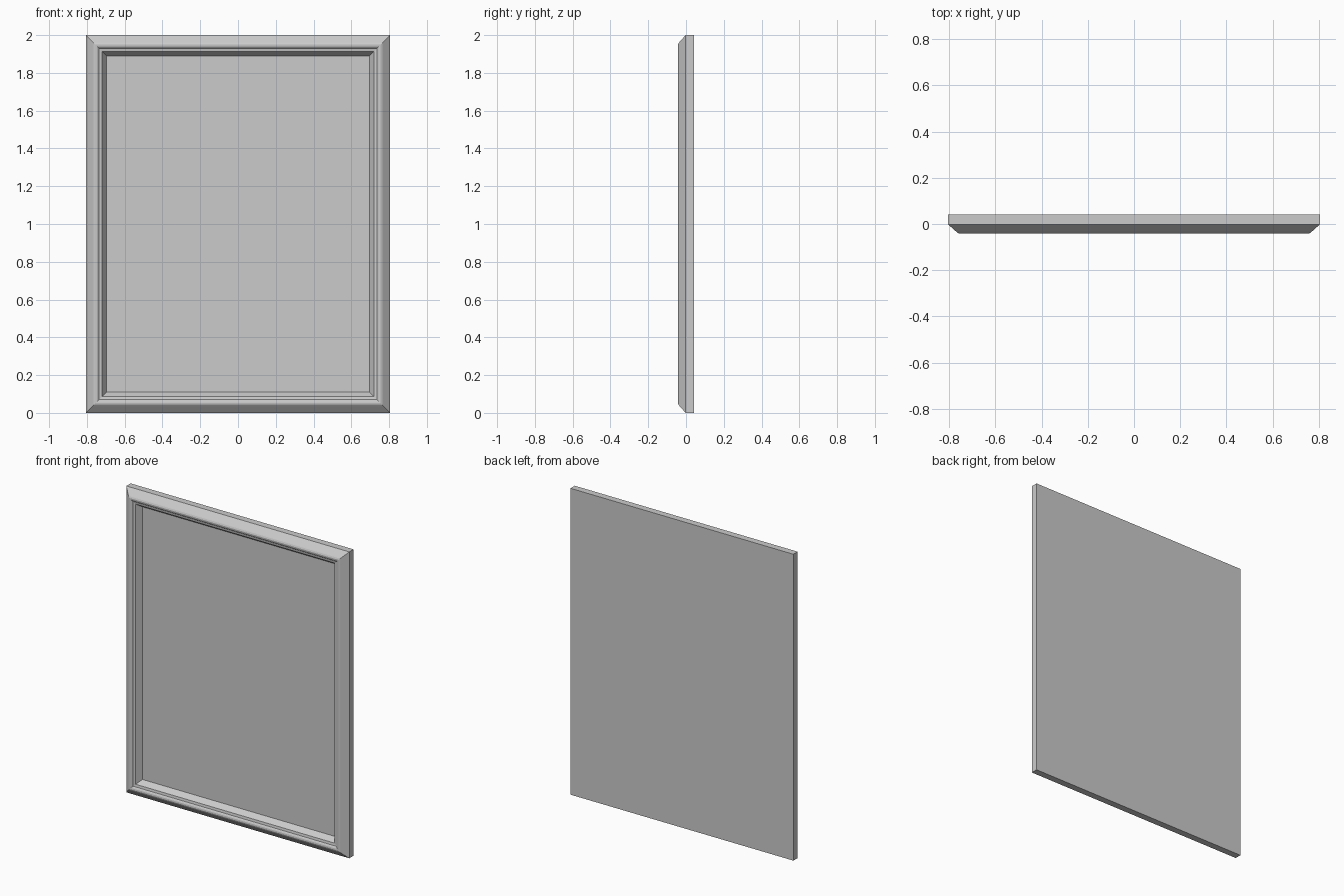
import bpy, bmesh

if "Cube" in bpy.data.objects:
    bpy.data.objects.remove(bpy.data.objects["Cube"])

HALF_W, HALF_H = 0.805, 1.0

grey = bpy.data.materials.new("plain grey")
grey.diffuse_color = (0.6, 0.6, 0.6, 1)
grey.use_nodes = True
grey.node_tree.nodes["Principled BSDF"].inputs["Base Color"].default_value = grey.diffuse_color


def ring(bm, inset, y):
    """Rectangle of four vertices, inset from the outer edge."""
    w, h = HALF_W - inset, HALF_H - inset
    return [bm.verts.new((sx * w, y, 1 + sz * h))
            for sx, sz in ((-1, -1), (1, -1), (1, 1), (-1, 1))]


def mitred_slab(name, profile, cap_front):
    """Sweep a profile of (inset, y) round the rectangle, with a flat back."""
    bm = bmesh.new()
    rings = [ring(bm, d, y) for d, y in profile]
    for a, b in zip(rings, rings[1:]):
        for i in range(4):
            j = (i + 1) % 4
            bm.faces.new((a[i], a[j], b[j], b[i]))
    bm.faces.new(rings[0][::-1])
    if cap_front:
        bm.faces.new(rings[-1])
    mesh = bpy.data.meshes.new(name)
    bm.to_mesh(mesh)
    bm.free()
    mesh.materials.append(grey)
    obj = bpy.data.objects.new(name, mesh)
    bpy.context.collection.objects.link(obj)
    return obj


# Moulded frame: square edge, chamfer, rounded bead, step, inner bevel
mitred_slab("frame", [
    (0.0, 0.042), (0.0, -0.002), (0.035, -0.033), (0.041, -0.038),
    (0.050, -0.042), (0.059, -0.041), (0.066, -0.037), (0.070, -0.032),
    (0.086, -0.029), (0.110, 0.007),
], False)

# Recessed panel filling the frame opening
mitred_slab("panel", [(0.110, 0.035), (0.110, 0.007)], True)
